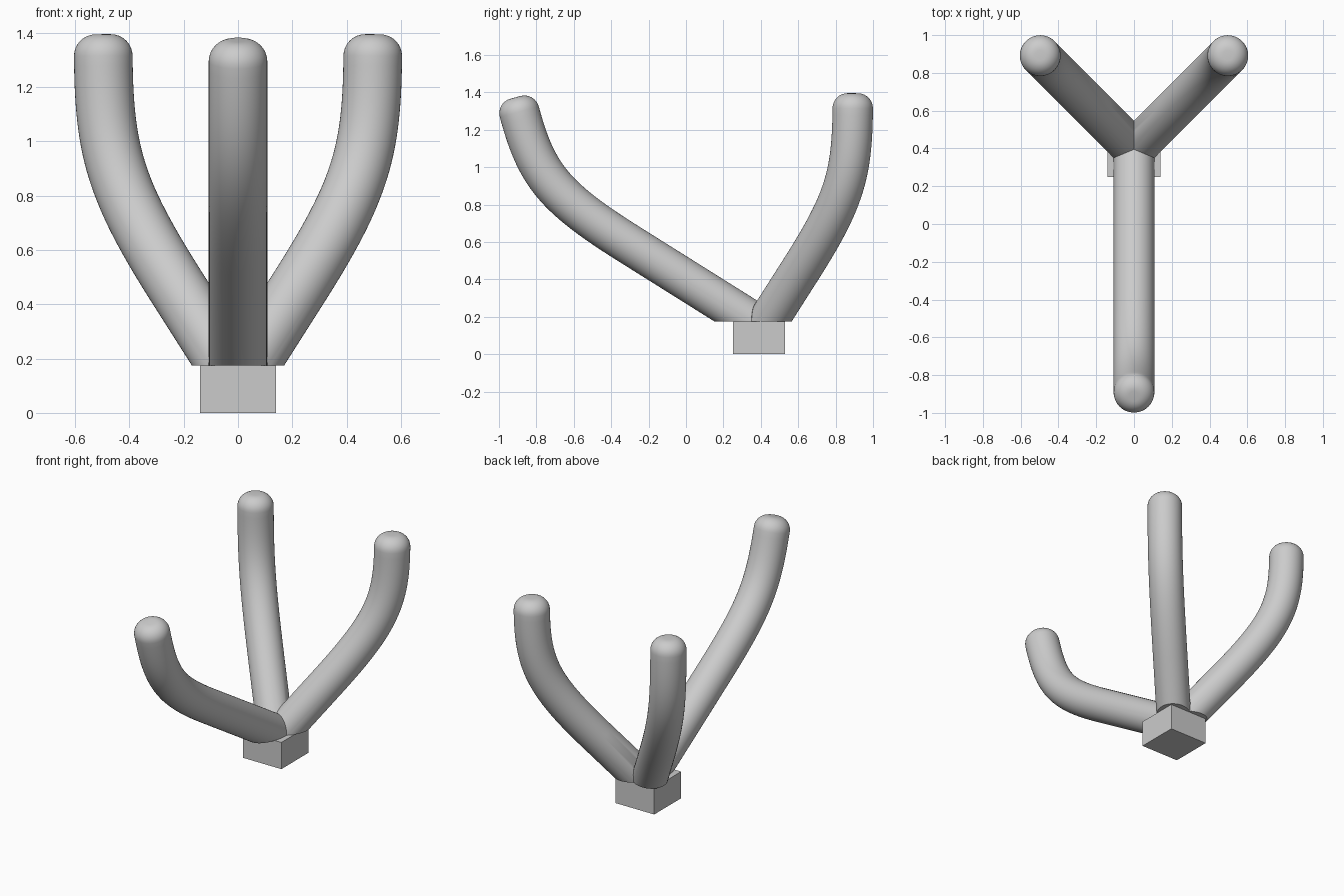
import bpy, bmesh
from math import sin, cos, pi, radians
from mathutils import Vector

if "Cube" in bpy.data.objects:
    bpy.data.objects.remove(bpy.data.objects["Cube"])

R = 0.108        # tube radius
BEVEL = 0.08     # rounding of the tube ends
SIDES = 48
HUB_Y = 0.395    # where the three arms meet
HUB_Z = 0.175    # top of the base block


def cut(bm, point, normal):
    """Remove everything on the normal's side of a plane and close the hole."""
    res = bmesh.ops.bisect_plane(bm, geom=bm.verts[:] + bm.edges[:] + bm.faces[:],
                                 plane_co=point, plane_no=normal, clear_outer=True)
    edges = [e for e in res["geom_cut"] if isinstance(e, bmesh.types.BMEdge)]
    bmesh.ops.contextual_create(bm, geom=edges)


def arm(name, heading, slope, z0, bend_r, corner, tip, limits):
    """Tube: straight from the hub, then a bend up to a rounded tip.
    Path points are (distance from hub, height)."""
    out = Vector((cos(heading), sin(heading), 0))
    side = Vector((-sin(heading), cos(heading), 0))
    p0 = Vector((bend_r, z0 + slope * bend_r))
    c, p3 = Vector(corner), Vector(tip)
    p1, p2 = p0.lerp(c, 0.85), p3.lerp(c, 0.85)
    end_dir = (p3 - c).normalized()
    p3b = p3 - end_dir * BEVEL

    start = Vector((-0.3, z0 - 0.3 * slope))
    rings = [(start, (p0 - start).normalized(), R)]
    steps = 28
    for i in range(steps + 1):
        t = i / steps
        u = 1 - t
        p = p0 * u**3 + p1 * 3*u*u*t + p2 * 3*u*t*t + p3b * t**3
        d = (p1 - p0) * u*u + (p2 - p1) * 2*u*t + (p3b - p2) * t*t
        rings.append((p, d.normalized(), R))
    for i in range(1, 9):
        a = i / 8 * pi / 2
        rings.append((p3b + end_dir * BEVEL * sin(a), end_dir, R - BEVEL + BEVEL * cos(a)))

    bm = bmesh.new()
    hub = Vector((0, HUB_Y, 0))
    loops = []
    for p, d, rad in rings:
        nrm = out * -d.y + Vector((0, 0, d.x))
        centre = hub + out * p.x + Vector((0, 0, p.y))
        loops.append([bm.verts.new(centre + (side * cos(k * 2*pi / SIDES) + nrm * sin(k * 2*pi / SIDES)) * rad)
                      for k in range(SIDES)])
    for a, b in zip(loops, loops[1:]):
        for k in range(SIDES):
            n = (k + 1) % SIDES
            bm.faces.new((a[k], a[n], b[n], b[k]))
    bm.faces.new(loops[0])
    bm.faces.new(loops[-1])

    # mitre against the neighbouring arms, then flat underside
    lo, hi = (radians(v) for v in limits)
    cut(bm, hub, Vector((sin(lo), -cos(lo), 0)))
    cut(bm, hub, Vector((-sin(hi), cos(hi), 0)))
    cut(bm, Vector((0, 0, HUB_Z)), Vector((0, 0, -1)))
    bmesh.ops.recalc_face_normals(bm, faces=bm.faces[:])

    mesh = bpy.data.meshes.new(name)
    bm.to_mesh(mesh)
    bm.free()
    ob = bpy.data.objects.new(name, mesh)
    bpy.context.collection.objects.link(ob)
    bpy.ops.object.select_all(action='DESELECT')
    ob.select_set(True)
    bpy.context.view_layer.objects.active = ob
    bpy.ops.object.shade_smooth_by_angle(angle=radians(30))


# base block
bpy.ops.mesh.primitive_cube_add(size=1, location=(0, 0.39, HUB_Z / 2))
base = bpy.context.object
base.name = "base_block"
base.scale = (0.28, 0.28, HUB_Z)

# long front arm
arm("front_arm", radians(-90), 0.627, 0.15, 0.697, (1.176, 0.887), (1.307, 1.373), (-157.5, -22.5))

# two back arms
for name, heading, limits in (("back_right_arm", 45, (-22.5, 90)),
                              ("back_left_arm", 135, (90, 202.5))):
    arm(name, radians(heading), 1.11, 0.109, 0.311, (0.697, 0.883), (0.703, 1.395), limits)
